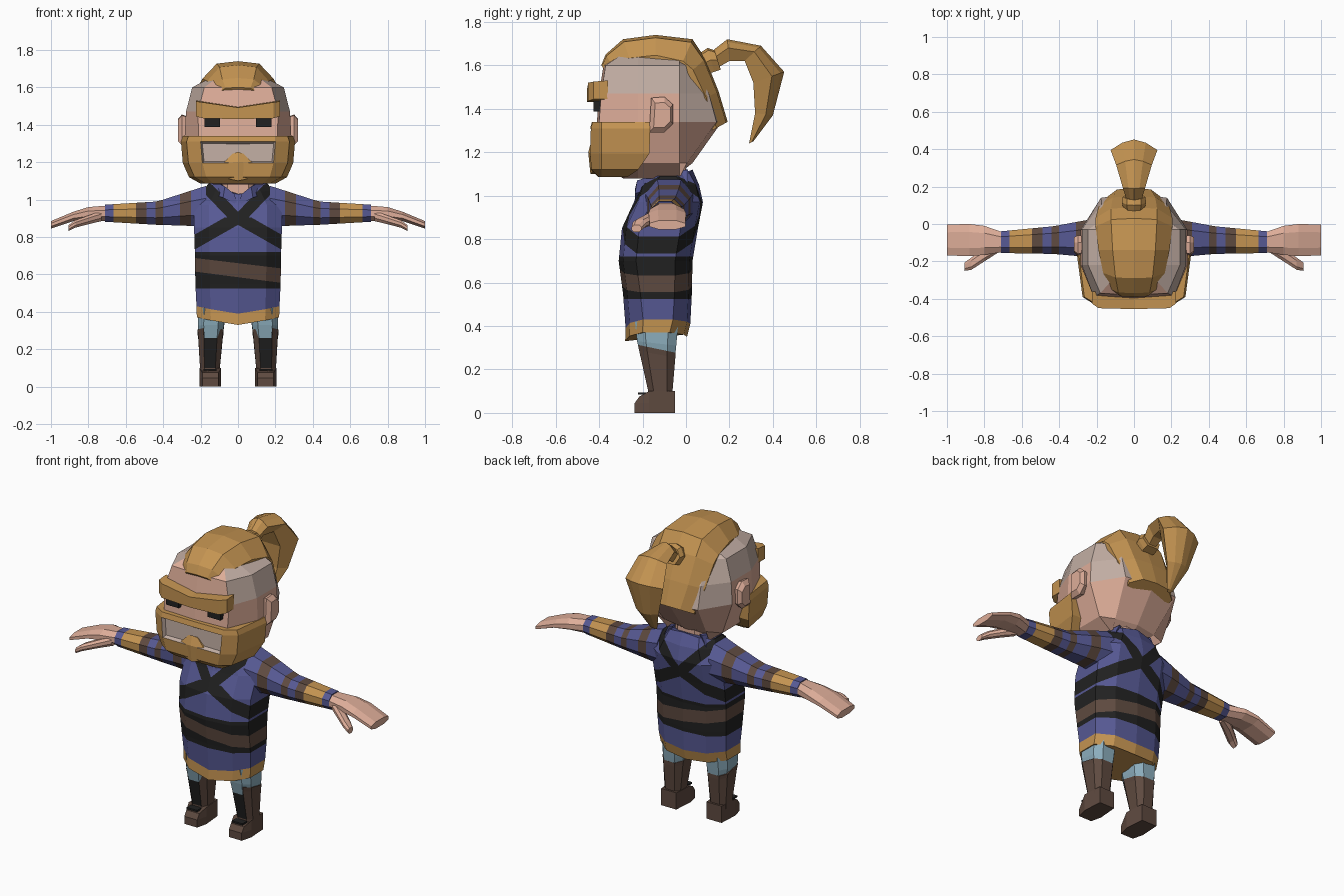
import bpy, bmesh, math
from mathutils import Vector

if "Cube" in bpy.data.objects:
    bpy.data.objects.remove(bpy.data.objects["Cube"])


def material(name, rgb):
    m = bpy.data.materials.new(name)
    lin = [((c + 0.055) / 1.055) ** 2.4 for c in rgb]
    m.diffuse_color = (*lin, 1)
    m.use_nodes = True
    m.node_tree.nodes["Principled BSDF"].inputs["Base Color"].default_value = m.diffuse_color
    return m


GOLD = material("golden hair", (.77, .58, .32))
BLUE = material("blue cloth", (.34, .35, .58))
BLACK = material("black leather", (.13, .13, .13))
BROWN = material("brown leather", (.37, .29, .25))
SKIN = material("skin", (.87, .68, .60))
STUBBLE = material("shaved skin", (.76, .68, .64))
PALE = material("pale blue cloth", (.55, .68, .74))


def loft(name, rings, mats, rule=None, mirror=False, edit=None):
    """Skin a list of equal-length closed rings, cap both ends, colour faces by rule."""
    bm = bmesh.new()
    vs = [[bm.verts.new(p) for p in r] for r in rings]
    n = len(rings[0])
    for a, b in zip(vs, vs[1:]):
        for i in range(n):
            j = (i + 1) % n
            bm.faces.new((a[i], a[j], b[j], b[i]))
    bm.faces.new(vs[0][::-1])
    bm.faces.new(vs[-1])
    bmesh.ops.recalc_face_normals(bm, faces=bm.faces)
    if edit:
        edit(bm)
    bm.normal_update()
    if rule:
        for f in bm.faces:
            f.material_index = rule(f, f.calc_center_median())
    me = bpy.data.meshes.new(name)
    bm.to_mesh(me)
    bm.free()
    ob = bpy.data.objects.new(name, me)
    bpy.context.collection.objects.link(ob)
    for m in mats:
        me.materials.append(m)
    if mirror:
        ob.modifiers.new("mirror", 'MIRROR').use_mirror_merge = False
    return ob


def sym(half):
    """Complete a half ring (first and last points on x = 0) by mirroring."""
    return half + [(-x, y, z) for x, y, z in half[-2:0:-1]]


def box(name, x, y, z, mat, mirror=False):
    ring = lambda h: [(x[0], y[0], h), (x[1], y[0], h), (x[1], y[1], h), (x[0], y[1], h)]
    return loft(name, [ring(z[0]), ring(z[1])], [mat], mirror=mirror)


def oct_z(cx, cy, rx, ry, z, tilt=0, n=8):
    """Horizontal chamfered ring; tilt raises the front."""
    k = .55
    pts = [(k, -1), (1, -k), (1, k), (k, 1), (-k, 1), (-1, k), (-1, -k), (-k, -1)]
    return [(cx + rx * u, cy + ry * v, z - tilt * v) for u, v in pts]


def oct_x(x, y0, y1, z0, z1):
    """Upright chamfered ring across an arm."""
    return [(x, v, w) for _, v, w in
            [(0, (y0 + y1) / 2 + (y1 - y0) / 2 * a, (z0 + z1) / 2 + (z1 - z0) / 2 * b)
             for a, b in [(.5, -1), (1, -.4), (1, .4), (.5, 1), (-.5, 1), (-1, .4), (-1, -.4), (-.5, -1)]]]


# Tunic with hem trim, slanted bands and crossed straps
def body(z, yf, yb, hw, front=0, back=0):
    return sym([(0, yf, z + front), (.66 * hw, yf + .02, z + front * .4), (hw, yf + .08, z),
                (hw, yb - .08, z), (.62 * hw, yb - .015, z + back * .5), (0, yb, z + back)])


def cut(bm, z0, slope, keep=lambda c: True):
    fs = [f for f in bm.faces if keep(f.calc_center_median())]
    es = {e for f in fs for e in f.edges}
    vs = {v for f in fs for v in f.verts}
    bmesh.ops.bisect_plane(bm, geom=list(vs) + list(es) + fs, dist=1e-5,
                           plane_co=(0, 0, z0), plane_no=Vector((-slope, 0, 1)).normalized())


def tunic_cuts(bm):
    for z0, s in ((.525, 0), (.585, -.13), (.66, -.12), (.72, 0), (.905, 0)):
        cut(bm, z0, s)
    for side in (1, -1):
        for d in (-.045, .045):
            cut(bm, .89 + d, 1.05 * side, lambda c: c.z > .905 and c.x * side > 0)
        for d in (-.04, .04):
            cut(bm, .905 + d, -.57 * side, lambda c: .72 < c.z < .905 and c.x * side > 0)


def tunic_rule(f, c):
    ax = abs(c.x)
    if c.z < .42 + .02 * (c.y > -.2):
        return 3
    if .525 < c.z < .72:
        return 2 if .585 - .13 * c.x < c.z < .66 - .12 * c.x else 1
    if c.z > .905:
        return int(abs(c.z - .89 - 1.05 * ax) < .047 and c.z < 1.09)
    return int(c.z > .72 and abs(c.z - .905 + .57 * ax) < .042)


loft("tunic", [body(.37, -.28, .005, .22, -.04, -.02), body(.43, -.278, .02, .222, -.04, -.02),
               body(.55, -.29, .027, .228), body(.70, -.31, .03, .23), body(.85, -.295, .055, .235),
               body(.97, -.24, .078, .235), body(1.05, -.22, .06, .185, -.02), body(1.09, -.2, .03, .155, -.06, .03)],
     [BLUE, BLACK, BROWN, GOLD], tunic_rule, edit=tunic_cuts)
loft("neck", [oct_z(0, -.1, .1, .1, 1.0), oct_z(0, -.1, .1, .1, 1.14)], [SKIN])
# Collar flaps
for s in (1, -1):
    loft("collar_flap", [[(0, -.235, .97), (s * .02, -.235, 1.03), (s * .02, -.215, 1.03), (0, -.21, .97)],
                         [(s * .08, -.235, 1.01), (s * .07, -.225, 1.07), (s * .07, -.2, 1.07), (s * .08, -.21, 1.01)],
                         [(s * .165, -.14, 1.04), (s * .14, -.13, 1.1), (s * .12, -.12, 1.1), (s * .14, -.12, 1.04)],
                         [(s * .14, .01, 1.06), (s * .11, .01, 1.12), (s * .09, 0, 1.12), (s * .11, -.01, 1.06)]],
         [BLUE])

# Striped sleeves
stops = [.17, .25, .31, .40, .44, .49, .545, .665, .71]
tints = [0, 1, 0, 1, 0, 1, 2, 0]


def lerp(x, table):
    for (a, *p), (b, *q) in zip(table, table[1:]):
        if x <= b:
            t = (x - a) / (b - a)
            return [u + (v - u) * t for u, v in zip(p, q)]


shape = [(.15, -.19, .035, .85, 1.08), (.26, -.175, .02, .86, 1.045),
         (.43, -.16, -.012, .865, .99), (.72, -.155, -.04, .882, .972)]
loft("sleeve", [oct_x(x, *lerp(x, shape)) for x in stops], [BLUE, BROWN, GOLD],
     lambda f, c: tints[max(i for i in range(8) if c.x >= stops[i] - .001 or i == 0)], mirror=True)

# Hands and thumbs
loft("hand", [oct_x(.70, -.15, -.045, .885, .968), oct_x(.80, -.165, -.01, .89, .96),
              oct_x(.88, -.172, 0, .885, .935), oct_x(1.0, -.168, -.003, .845, .885)], [SKIN], mirror=True)
loft("thumb", [oct_x(.73, -.155, -.10, .885, .94), oct_x(.80, -.2, -.13, .868, .915),
               oct_x(.87, -.245, -.18, .85, .89), oct_x(.905, -.25, -.205, .832, .865)], [SKIN], mirror=True)

# Legs, boots with dark front panels, and feet
loft("trouser_leg", [oct_z(.145, -.13, .06, .08, .26), oct_z(.145, -.135, .07, .09, .32, .01),
                     oct_z(.14, -.135, .075, .1, .42)], [PALE], mirror=True)
loft("boot", [oct_z(.15, -.118, .052, .056, .06), oct_z(.15, -.118, .053, .056, .10),
              oct_z(.147, -.132, .066, .083, .27, .015), oct_z(.147, -.134, .07, .086, .295, .018)],
     [BROWN, BLACK], lambda f, c: int(f.normal.y < -.8 and .08 < c.z < .27), mirror=True)


def sole(z, yf, grow=0):
    return [(x, y, z) for x, y in [(.105, yf), (.19, yf), (.207, -.17), (.2, -.05),
                                   (.1, -.05), (.09, -.17)]]


loft("foot", [sole(0, -.236), sole(.045, -.236), [(x, y, .1 if y > -.2 else .075) for x, y, _ in sole(0, -.215)]],
     [BROWN], mirror=True)
box("boot_strap", (.115, .185), (-.222, -.18), (.085, .095), BLACK, mirror=True)


# Head
def skull(z, yf, yb, hw, fw):
    return sym([(0, yf, z), (fw, yf + .01, z), (hw, -.22, z), (hw, -.03, z), (.62 * hw, yb - .025, z), (0, yb, z)])


loft("head", [skull(1.08, -.29, -.06, .13, .08), skull(1.15, -.40, .03, .22, .16),
              skull(1.34, -.41, .165, .285, .21), skull(1.47, -.40, .13, .278, .215),
              skull(1.60, -.38, .06, .245, .18), skull(1.66, -.29, -.0, .13, .1)], [SKIN, STUBBLE],
     lambda f, c: int(c.z > 1.47 and (c.y > -.36 and abs(c.x) > .12) or (c.z > 1.34 and c.y > 0)))

# Ears
loft("ear", [[(x, -.1 + a * r, 1.37 + b * r) for a, b in
              [(-.07, -.08), (.0, -.08), (.04, -.04), (.04, .05), (0, .085), (-.06, .08)]]
             for x, r in ((.25, .8), (.3, 1), (.322, .7))], [SKIN], mirror=True)


# Hair cap and ponytail: ribbons swept along a side profile
def ribbon(name, stations, mid, inner):
    rings = []
    for oy, oz, iy, iz, hw in stations:
        o, i = Vector((0, oy, oz)), Vector((0, iy, iz))
        m = o.lerp(i, mid[1])
        k = o.lerp(i, mid[2])
        rings.append(sym([tuple(o), (hw * mid[0], m.y, m.z), (hw, k.y, k.z), (hw * inner, i.y, i.z), tuple(i)]))
    return loft(name, rings, [GOLD])


ribbon("hair_cap", [(-.39, 1.60, -.36, 1.56, .11), (-.37, 1.65, -.33, 1.58, .14), (-.29, 1.72, -.25, 1.6, .165),
                    (-.14, 1.74, -.14, 1.61, .19), (.03, 1.72, -.03, 1.58, .205), (.09, 1.63, .01, 1.56, .205),
                    (.15, 1.48, .07, 1.44, .19), (.192, 1.34, .12, 1.3, .15)], (.6, .1, .72), .97)
ribbon("hair_tie", [(.04, 1.64, .07, 1.55, .05), (.10, 1.68, .13, 1.57, .065), (.13, 1.67, .16, 1.58, .06)],
       (.6, .1, .5), .6)
ribbon("ponytail", [(.10, 1.65, .13, 1.58, .035), (.19, 1.72, .20, 1.62, .06), (.345, 1.69, .27, 1.62, .095),
                    (.452, 1.57, .31, 1.52, .125), (.40, 1.37, .318, 1.38, .075), (.31, 1.25, .29, 1.24, .02)],
       (.5, .12, .4), .5)

# Brow and eyes
loft("brow", [[(x, yf, z0), (x, yf, z1), (x, -.36, z1 + .005), (x, -.36, z0)] for x, yf, z0, z1 in
              ((-.225, -.425, 1.445, 1.525), (-.19, -.45, 1.435, 1.52), (0, -.455, 1.43, 1.492),
               (.19, -.45, 1.435, 1.52), (.225, -.425, 1.445, 1.525))], [GOLD])
box("eye", (.095, .18), (-.425, -.37), (1.388, 1.435), BLACK, mirror=True)


# Beard wrapping the jaw, with a recessed mouth opening
def jaw(z, w, yb, c, yf):
    return [(-w, yb, z), (-w + .03, -.39, z), (-c, yf, z), (0, yf - .003, z),
            (c, yf, z), (w - .03, -.39, z), (w, yb, z)]


def mouth(bm):
    fs = [f for f in bm.faces if 1.21 < f.calc_center_median().z < 1.29
          and abs(f.calc_center_median().x) < .15 and f.normal.y < -.8]
    bmesh.ops.inset_region(bm, faces=fs, thickness=.012, depth=-.022)
    for f in fs:
        f.tag = True


loft("beard", [jaw(1.085, .20, -.27, .13, -.40), jaw(1.12, .262, -.22, .17, -.435), jaw(1.195, .295, -.168, .19, -.442),
               jaw(1.31, .305, -.165, .2, -.438), jaw(1.34, .295, -.165, .2, -.43)], [GOLD, STUBBLE],
     lambda f, c: int(f.tag), edit=mouth)
loft("goatee", [sym([(0, -.44, 1.10), (.05, -.43, 1.11), (.05, -.38, 1.11), (0, -.38, 1.1)]),
                sym([(0, -.45, 1.2), (.085, -.435, 1.19), (.085, -.38, 1.19), (0, -.38, 1.2)]),
                sym([(0, -.435, 1.255), (.03, -.425, 1.245), (.03, -.38, 1.245), (0, -.38, 1.25)])], [GOLD])
